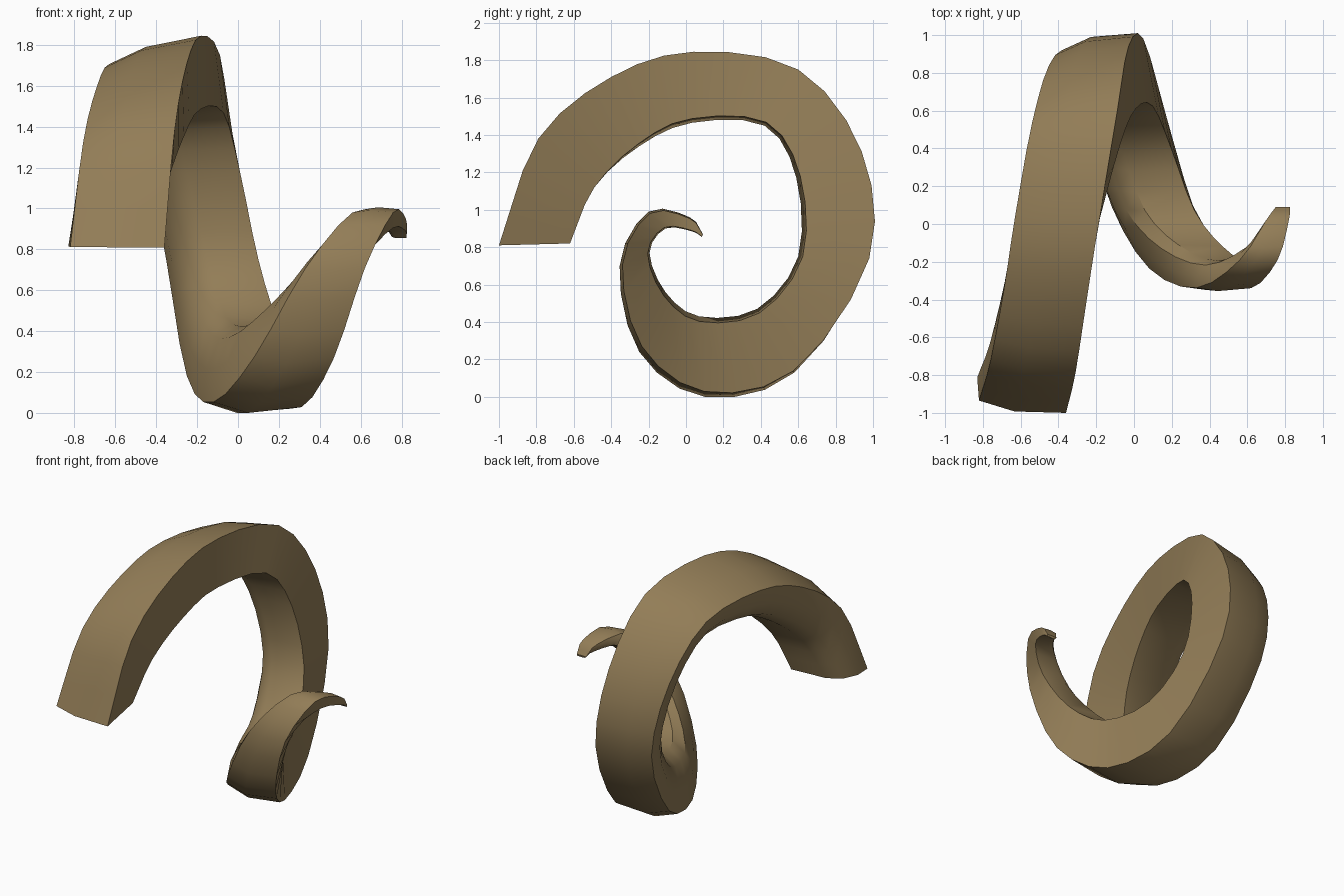
import bpy, bmesh, math

if "Cube" in bpy.data.objects:
    bpy.data.objects.remove(bpy.data.objects["Cube"])

# Key stations along the spiral:
# outer y,z | inner y,z | left x, right x | outer face tilt | side lean
KEYS = [
    (-1.00, .81, -.62, .82, -.83, -.36, 0, 0),
    (-.79, 1.38, -.49, 1.12, -.76, -.31, .06, .05),
    (-.40, 1.71, -.25, 1.34, -.69, -.25, .15, .1),
    (.04, 1.845, .03, 1.465, -.63, -.18, .24, .13),
    (.60, 1.75, .42, 1.45, -.54, -.07, .24, .17),
    (.94, 1.31, .59, 1.17, -.45, .01, .12, .22),
    (.98, .74, .60, .75, -.35, .10, .02, .25),
    (.58, .13, .38, .47, -.25, .20, -.08, .2),
    (.10, .00, .07, .43, -.12, .32, -.15, .15),
    (-.25, .24, -.11, .56, .08, .47, -.2, .13),
    (-.355, .70, -.195, .77, .33, .62, -.2, .13),
    (-.20, .99, -.11, .90, .56, .76, -.2, .13),
    (.02, .96, .03, .885, .70, .82, -.2, .13),
    (.09, .87, .085, .855, .75, .825, -.2, .13),
]
# Cross-section: across (left to right), depth (inner to outer)
PROFILE = [(.02, .82), (.42, .97), (1, .99), (.87, 0), (.3, .05), (.1, .2), (0, .5)]
STEPS = 3


def stations():
    """Smooth spline through the key stations."""
    def beyond(a, b):
        return tuple(2 * p - q for p, q in zip(a, b))
    k = [beyond(KEYS[0], KEYS[1])] + KEYS + [beyond(KEYS[-1], KEYS[-2])]
    out = []
    for i in range(1, len(k) - 2):
        for s in range(STEPS):
            t = s / STEPS
            out.append([b + .5 * t * (c - a + t * (2 * a - 5 * b + 4 * c - d
                                                   + t * (3 * (b - c) + d - a)))
                        for a, b, c, d in zip(k[i - 1], k[i], k[i + 1], k[i + 2])])
    return out + [KEYS[-1]]


def section(index, st):
    """Tilt the profile, then fit it to the station's width and depth."""
    oy, oz, iy, iz, x0, x1, tilt, lean = st
    inner_tilt = .2 * min(1, index / 8)
    pts = [(u - lean * (v - .5),
            v + (tilt * v + inner_tilt * (1 - v)) * (u - .5)) for u, v in PROFILE]
    lo = [min(p[k] for p in pts) for k in (0, 1)]
    hi = [max(p[k] for p in pts) for k in (0, 1)]
    ring = []
    for p in pts:
        u, v = [(p[k] - lo[k]) / (hi[k] - lo[k]) for k in (0, 1)]
        ring.append((x0 + u * (x1 - x0), iy + v * (oy - iy), iz + v * (oz - iz)))
    return ring


# Curled horn: bridge the sections and cap both ends
bm = bmesh.new()
rings = [[bm.verts.new(p) for p in section(i, st)] for i, st in enumerate(stations())]
n = len(PROFILE)
for a, b in zip(rings, rings[1:]):
    for i in range(n):
        j = (i + 1) % n
        bm.faces.new((a[i], a[j], b[j], b[i]))
bm.faces.new(rings[0])
bm.faces.new(rings[-1])
bmesh.ops.recalc_face_normals(bm, faces=bm.faces)
mesh = bpy.data.meshes.new("curled_horn")
bm.to_mesh(mesh)
bm.free()

tan = bpy.data.materials.new("horn tan")
tan.diffuse_color = (.29, .205, .095, 1)
tan.use_nodes = True
tan.node_tree.nodes["Principled BSDF"].inputs["Base Color"].default_value = tan.diffuse_color
mesh.materials.append(tan)
horn = bpy.data.objects.new("curled_horn", mesh)
bpy.context.collection.objects.link(horn)
bpy.context.view_layer.objects.active = horn
horn.select_set(True)
bpy.ops.object.shade_smooth_by_angle(angle=math.radians(40))
